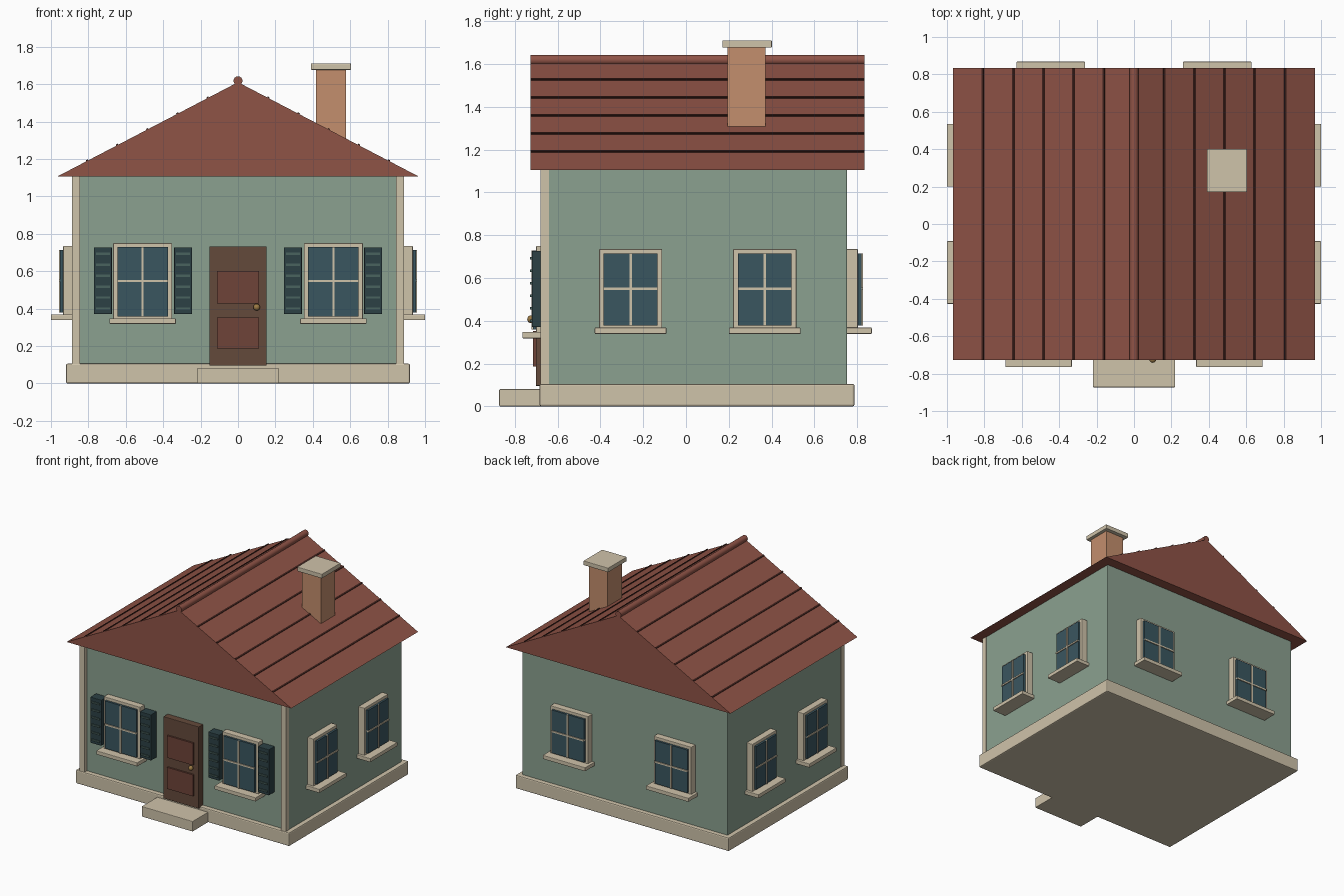
import bpy, bmesh
from math import pi, atan2, hypot
from mathutils import Matrix, Vector

if "Cube" in bpy.data.objects:
    bpy.data.objects.remove(bpy.data.objects["Cube"])


def material(name, hexcode):
    rgb = [int(hexcode[i:i + 2], 16) / 255 for i in (0, 2, 4)]
    m = bpy.data.materials.new(name)
    m.diffuse_color = [((c + 0.055) / 1.055) ** 2.4 for c in rgb] + [1]
    m.use_nodes = True
    m.node_tree.nodes["Principled BSDF"].inputs["Base Color"].default_value = m.diffuse_color
    return m


WALL = material("wall_green", "8BA190")
TRIM = material("trim_cream", "CFC3AA")
ROOF = material("roof_red", "8F5346")
SEAM = material("seam_dark", "40221D")
BRICK = material("chimney_clay", "C38E6D")
GLASS = material("glass_blue", "3A5660")
SHUTTER = material("shutter_dark", "2C4145")
SLAT = material("slat_green", "4A635F")
DOOR = material("door_brown", "644A3B")
PANEL = material("panel_red", "6E4338")
BRASS = material("knob_brass", "9C7B45")


def add(name, bm, mat, bevel=0.0):
    me = bpy.data.meshes.new(name)
    bmesh.ops.recalc_face_normals(bm, faces=bm.faces)
    bm.to_mesh(me)
    bm.free()
    me.materials.append(mat)
    ob = bpy.data.objects.new(name, me)
    bpy.context.collection.objects.link(ob)
    if bevel:
        mod = ob.modifiers.new("soft_edge", 'BEVEL')
        mod.width, mod.segments = bevel, 2
    return ob


def box(name, x, y, z, mat, bevel=0.0, frame=Matrix()):
    """Box from (min, max) ranges, placed in an optional local frame."""
    lo, hi = Vector((x[0], y[0], z[0])), Vector((x[1], y[1], z[1]))
    bm = bmesh.new()
    bmesh.ops.create_cube(bm, size=1, matrix=frame @ Matrix.Translation((lo + hi) / 2)
                          @ Matrix.Diagonal((*(hi - lo), 1)))
    return add(name, bm, mat, bevel)


def window(name, x, y, angle, width, z0, z1, sill_w):
    """Window in a wall: local -y points out of the wall."""
    f = Matrix.Translation((x, y, 0)) @ Matrix.Rotation(angle, 4, 'Z')
    w, g = width / 2, width / 2 - 0.022
    zm = (z0 + z1) / 2 + 0.003
    box(name + "_frame", (-w, w), (-0.05, 0.02), (z0, z1), TRIM, 0.004, f)
    box(name + "_glass", (-g, g), (-0.066, 0), (z0 + 0.02, z1 - 0.022), GLASS, 0, f)
    box(name + "_upright_bar", (-0.006, 0.006), (-0.073, 0), (z0 + 0.02, z1 - 0.022), TRIM, 0, f)
    box(name + "_cross_bar", (-g, g), (-0.073, 0), (zm - 0.006, zm + 0.006), TRIM, 0, f)
    box(name + "_sill", (-sill_w / 2, sill_w / 2), (-0.115, 0.01), (z0 - 0.02, z0 + 0.01), TRIM, 0.004, f)


# Base, step and walls
box("foundation", (-0.92, 0.92), (-0.684, 0.787), (0, 0.105), TRIM, 0.008)
box("front_step", (-0.22, 0.22), (-0.873, -0.66), (0, 0.08), TRIM, 0.004)
box("walls", (-0.885, 0.885), (-0.65, 0.753), (0.09, 1.11), WALL, 0.005)

# Roof: gable prism, ridge roll and seams
RX, RZ, EAVE, Y0, Y1 = 0.968, 1.61, 1.105, -0.727, 0.834
bm = bmesh.new()
tri = bm.faces.new([bm.verts.new(p) for p in ((-RX, Y0, EAVE), (RX, Y0, EAVE), (0, Y0, RZ))])
ext = bmesh.ops.extrude_face_region(bm, geom=[tri], use_keep_orig=True)
bmesh.ops.translate(bm, vec=(0, Y1 - Y0, 0),
                    verts=[v for v in ext["geom"] if isinstance(v, bmesh.types.BMVert)])
add("roof", bm, ROOF)

bm = bmesh.new()
bmesh.ops.create_cone(bm, cap_ends=True, segments=16, radius1=0.024, radius2=0.024, depth=Y1 - Y0,
                      matrix=Matrix.Translation((0, (Y0 + Y1) / 2, 1.618)) @ Matrix.Rotation(pi / 2, 4, 'X'))
ridge = add("roof_ridge", bm, ROOF)

slope = atan2(RZ - EAVE, RX)
for side, label in ((-1, "left"), (1, "right")):
    for k in range(1, 6):
        t = k / 6
        f = (Matrix.Translation((side * RX * t, 0, RZ + (EAVE - RZ) * t))
             @ Matrix.Rotation(side * slope, 4, 'Y'))
        box(f"roof_seam_{label}_{k}", (-0.006, 0.006), (Y0, Y1), (-0.006, 0.006), SEAM, 0, f)

# Chimney
box("chimney", (0.417, 0.578), (0.194, 0.371), (1.2, 1.68), BRICK)
box("chimney_cap", (0.39, 0.604), (0.17, 0.401), (1.676, 1.71), TRIM, 0.004)

# Door
box("door", (-0.153, 0.153), (-0.702, -0.64), (0.095, 0.733), DOOR, 0.004)
for name, z in (("upper", (0.428, 0.6)), ("lower", (0.186, 0.353))):
    box(f"door_panel_{name}", (-0.112, 0.112), (-0.715, -0.69), z, PANEL)
bm = bmesh.new()
bmesh.ops.create_uvsphere(bm, u_segments=16, v_segments=10, radius=0.018,
                          matrix=Matrix.Translation((0.1, -0.724, 0.407)))
knob = add("door_knob", bm, BRASS)

# Mirrored parts: corner boards, windows, shutters
for side, label in ((-1, "left"), (1, "right")):
    cx = side * 0.867
    box(f"corner_board_{label}", (cx - 0.021, cx + 0.021), (-0.68, -0.64), (0.1, 1.105), TRIM)
    window(f"front_window_{label}", side * 0.51, -0.65, 0, 0.315, 0.338, 0.75, 0.355)
    window(f"back_window_{label}", side * 0.445, 0.753, pi, 0.325, 0.358, 0.735, 0.367)
    for yc, pos in ((-0.259, "front"), (0.368, "rear")):
        window(f"{label}_{pos}_window", side * 0.885, yc, side * pi / 2, 0.295, 0.358, 0.735, 0.335)
    for sx, pos in ((0.294, "inner"), (0.722, "outer")):
        c = side * sx
        box(f"{label}_{pos}_shutter", (c - 0.048, c + 0.048), (-0.72, -0.645), (0.37, 0.727), SHUTTER, 0.004)
        for i in range(6):
            z = 0.40 + i * 0.0585
            box(f"{label}_{pos}_shutter_slat_{i}", (c - 0.037, c + 0.037), (-0.728, -0.71),
                (z - 0.006, z + 0.006), SLAT)

# Smooth shading on the round parts
for ob in (ridge, knob):
    bpy.ops.object.select_all(action='DESELECT')
    ob.select_set(True)
    bpy.context.view_layer.objects.active = ob
    bpy.ops.object.shade_smooth_by_angle()
